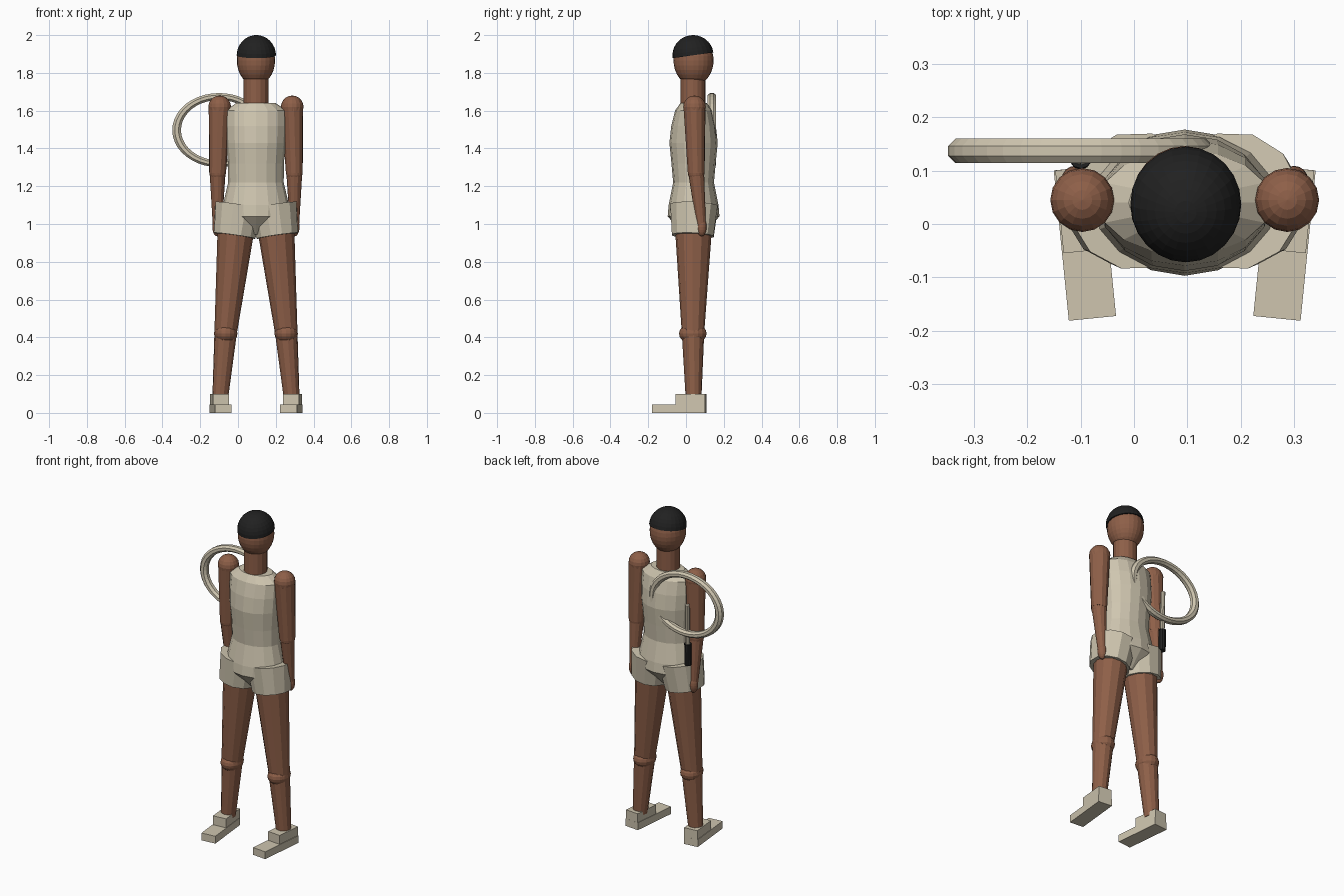
import bpy, bmesh
from math import cos, sin, pi, radians
from mathutils import Vector, Matrix

cube = bpy.data.objects.get("Cube")
if cube:
    bpy.data.objects.remove(cube, do_unlink=True)


def material(name, rgb):
    m = bpy.data.materials.new(name)
    m.use_nodes = True
    m.diffuse_color = (*rgb, 1)
    m.node_tree.nodes["Principled BSDF"].inputs["Base Color"].default_value = (*rgb, 1)
    return m


skin = material("brown skin", (0.27, 0.115, 0.065))
cream = material("cream cloth", (0.62, 0.56, 0.43))
black = material("black", (0.015, 0.015, 0.015))

MID_X, MID_Y = 0.095, 0.04


def finish(name, bm, mat):
    bmesh.ops.recalc_face_normals(bm, faces=bm.faces)
    mesh = bpy.data.meshes.new(name)
    bm.to_mesh(mesh)
    bm.free()
    mesh.materials.append(mat)
    ob = bpy.data.objects.new(name, mesh)
    bpy.context.collection.objects.link(ob)
    return ob


def ball(name, centre, radii, mat, segments=16, rings=10, half=False, tilt=0):
    bm = bmesh.new()
    bmesh.ops.create_uvsphere(bm, u_segments=segments, v_segments=rings, radius=1)
    if half:
        bmesh.ops.bisect_plane(bm, geom=bm.verts[:] + bm.edges[:] + bm.faces[:],
                               plane_co=(0, 0, 0), plane_no=(0, 0, -1), clear_outer=True)
        bmesh.ops.holes_fill(bm, edges=[e for e in bm.edges if e.is_boundary])
    bm.transform(Matrix.Translation(centre) @ Matrix.Rotation(tilt, 4, 'X')
                 @ Matrix.Diagonal((*radii, 1)))
    return finish(name, bm, mat)


def limb(name, start, end, r_start, r_end, mat, sides=12):
    a, b = Vector(start), Vector(end)
    bm = bmesh.new()
    bmesh.ops.create_cone(bm, cap_ends=True, segments=sides, radius1=r_start,
                          radius2=r_end, depth=(b - a).length)
    turn = (b - a).to_track_quat('Z', 'Y').to_matrix().to_4x4()
    bm.transform(Matrix.Translation((a + b) / 2) @ turn)
    return finish(name, bm, mat)


def block(name, centre, size, angle, mat):
    bm = bmesh.new()
    bmesh.ops.create_cube(bm, size=1)
    bm.transform(Matrix.Translation(centre) @ Matrix.Rotation(angle, 4, 'Z')
                 @ Matrix.Diagonal((*size, 1)))
    return finish(name, bm, mat)


def loft(name, rings, mat, sides=16):
    """Stack of elliptical rings given as (height, half width, half depth)."""
    bm = bmesh.new()
    loops = [[bm.verts.new((MID_X + rx * cos(2 * pi * i / sides),
                            MID_Y + ry * sin(2 * pi * i / sides), z))
              for i in range(sides)] for z, rx, ry in rings]
    for low, high in zip(loops, loops[1:]):
        for i in range(sides):
            j = (i + 1) % sides
            bm.faces.new((low[i], low[j], high[j], high[i]))
    bm.faces.new(loops[0])
    bm.faces.new(loops[-1])
    return finish(name, bm, mat)


def hoop(name, centre, rx, rz, tube, mat, around=40, sides=8):
    """Upright oval ring with a round tube."""
    bm = bmesh.new()
    loops = []
    for i in range(around):
        a = 2 * pi * i / around
        loops.append([bm.verts.new((centre[0] + rx * cos(a) * (1 + tube * cos(t) / rx),
                                    centre[1] + tube * sin(t),
                                    centre[2] + rz * sin(a) * (1 + tube * cos(t) / rx)))
                      for t in (2 * pi * (k + 0.5) / sides for k in range(sides))])
    for i in range(around):
        p, q = loops[i], loops[(i + 1) % around]
        for k in range(sides):
            n = (k + 1) % sides
            bm.faces.new((p[k], p[n], q[n], q[k]))
    return finish(name, bm, mat)


# Head, hair and neck
ball("head", (MID_X, MID_Y, 1.865), (0.101, 0.106, 0.13), skin, 24, 16)
ball("hair_cap", (MID_X + 0.002, 0.037, 1.893), (0.104, 0.109, 0.107), black,
     24, 16, half=True, tilt=radians(8))
limb("neck", (MID_X, 0.036, 1.58), (MID_X, 0.036, 1.78), 0.066, 0.066, skin, 16)

# Shirt and pelvis
loft("torso", [(0.945, 0.05, 0.05), (1.04, 0.165, 0.137), (1.10, 0.175, 0.132),
               (1.22, 0.147, 0.108), (1.32, 0.148, 0.117), (1.43, 0.158, 0.128),
               (1.52, 0.162, 0.118), (1.60, 0.162, 0.098), (1.64, 0.105, 0.07)], cream)

for side, word in ((-1, "right"), (1, "left")):
    def at(dx, y, z):
        return (MID_X + side * dx, y, z)

    # Arm
    ball(word + "_shoulder", at(0.192, 0.045, 1.62), (0.06, 0.06, 0.06), skin)
    limb(word + "_upper_arm", at(0.192, 0.045, 1.62), at(0.203, 0.054, 1.27), 0.059, 0.045, skin)
    ball(word + "_elbow", at(0.203, 0.054, 1.27), (0.044, 0.044, 0.044), skin)
    limb(word + "_forearm", at(0.203, 0.054, 1.27), at(0.204, 0.08, 1.0), 0.042, 0.025, skin)
    ball(word + "_hand", at(0.205, 0.083, 0.985), (0.026, 0.026, 0.05), skin)

    # Shorts leg, thigh, knee and calf
    limb(word + "_shorts_leg", at(0.113, 0.036, 0.938), at(0.09, 0.043, 1.10), 0.114, 0.13, cream)
    limb(word + "_thigh", at(0.098, 0.04, 1.05), at(0.16, 0.037, 0.43), 0.103, 0.06, skin)
    ball(word + "_knee", at(0.16, 0.036, 0.42), (0.062, 0.073, 0.054), skin)
    limb(word + "_calf", at(0.16, 0.037, 0.43), at(0.189, 0.04, 0.08), 0.06, 0.042, skin)

    # Shoe, turned slightly inward
    turn = -side * 0.1
    block(word + "_shoe_sole", at(0.187, -0.036, 0.0225), (0.089, 0.283, 0.045), turn, cream)
    block(word + "_shoe_upper", at(0.193, 0.027, 0.0725), (0.084, 0.156, 0.055), turn, cream)

# Oval hoop on the back with its handle and grip
hoop("racket_hoop", (-0.1, 0.137, 1.497), 0.225, 0.178, 0.025, cream)
limb("racket_shaft", (-0.1, 0.125, 1.25), (-0.1, 0.13, 1.49), 0.014, 0.014, cream, 10)
limb("racket_grip", (-0.1, 0.123, 1.12), (-0.1, 0.125, 1.25), 0.021, 0.021, black, 10)
